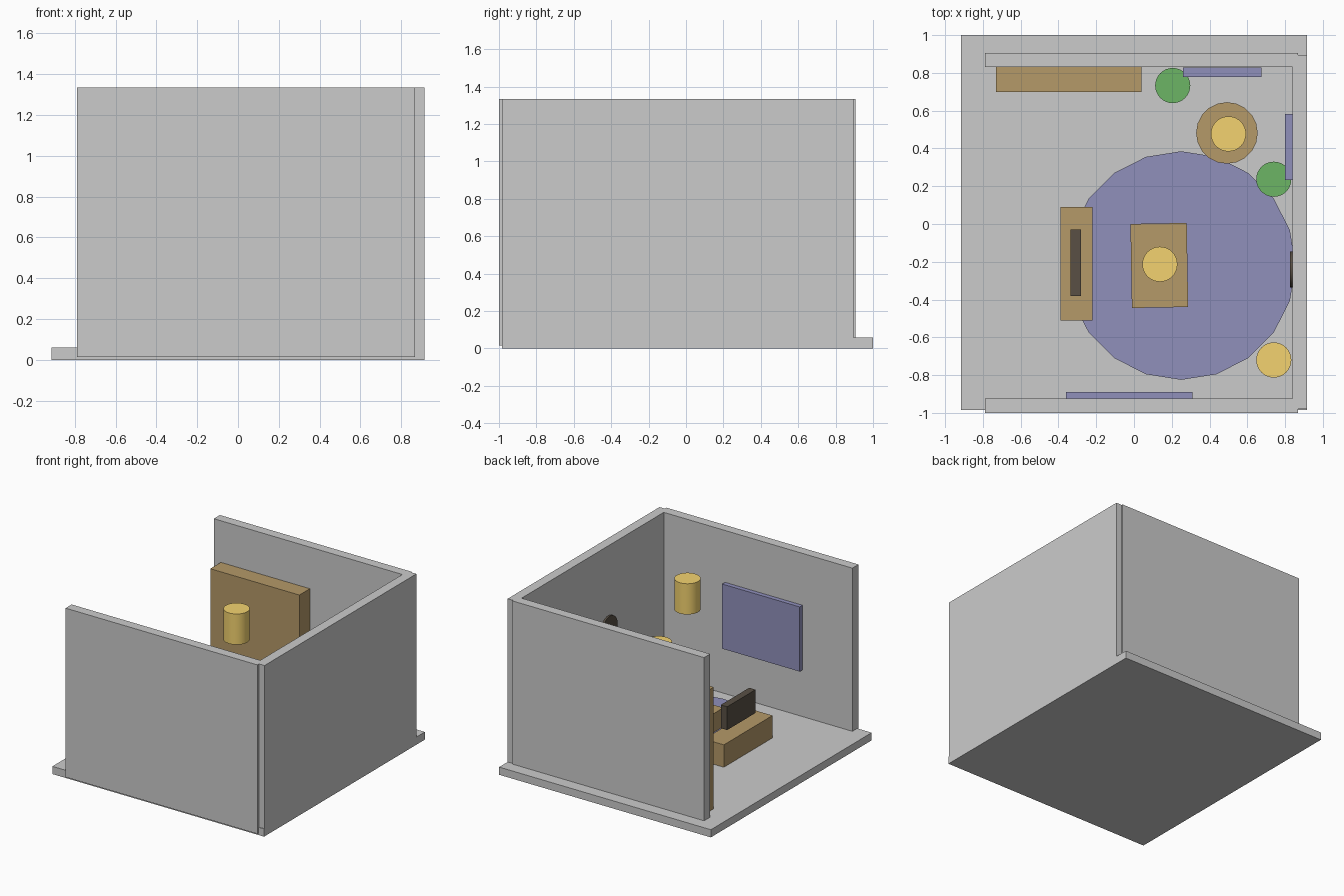
import bpy, math

if "Cube" in bpy.data.objects:
    bpy.data.objects.remove(bpy.data.objects["Cube"])


def material(name, rgb):
    m = bpy.data.materials.new(name)
    m.diffuse_color = (*rgb, 1)
    m.use_nodes = True
    m.node_tree.nodes["Principled BSDF"].inputs["Base Color"].default_value = m.diffuse_color
    return m


BROWN = material("wood", (0.46, 0.32, 0.14))
ORANGE = material("lampshade", (0.90, 0.65, 0.16))
GREEN = material("leaf", (0.15, 0.46, 0.13))
BLUE = material("fabric", (0.28, 0.28, 0.50))
BLACK = material("screen", (0.10, 0.08, 0.06))


def finish(ob, name, mat):
    ob.name = ob.data.name = name
    if mat:
        ob.data.materials.append(mat)
    return ob


def box(name, x, y, z, mat=None, turn=0):
    """Box from its (min, max) range on each axis, turned about z in degrees."""
    ranges = (x, y, z)
    bpy.ops.mesh.primitive_cube_add(size=1, location=[(a + b) / 2 for a, b in ranges],
                                    rotation=(0, 0, math.radians(turn)))
    ob = bpy.context.object
    ob.scale = [b - a for a, b in ranges]
    return finish(ob, name, mat)


def cylinder(name, x, y, z, r, mat, sides=32):
    """Upright cylinder from its centre and z range."""
    bpy.ops.mesh.primitive_cylinder_add(vertices=sides, radius=r, depth=z[1] - z[0],
                                        location=(x, y, (z[0] + z[1]) / 2))
    ob = finish(bpy.context.object, name, mat)
    if sides > 20:
        bpy.ops.object.shade_smooth_by_angle()
    return ob


# Room shell, open on the left
WALL = (0.015, 1.335)
box("floor", (-0.915, 0.915), (-0.985, 1.0), (0, 0.06))
box("front_wall", (-0.79, 0.868), (-1.0, -0.925), WALL)
box("back_wall", (-0.79, 0.868), (0.83, 0.905), WALL)
box("right_wall", (0.84, 0.915), (-0.98, 0.895), WALL)

# Rug: a twenty-sided disc
cylinder("rug", 0.25, -0.22, (0.05, 0.073), 0.605, BLUE, 20)

# Wooden furniture
box("bookcase", (-0.73, 0.04), (0.70, 0.832), (0.045, 1.01), BROWN)
box("media_unit", (-0.39, -0.22), (-0.51, 0.09), (0.05, 0.235), BROWN)
box("coffee_table", (-0.015, 0.283), (-0.442, 0.003), (0.05, 0.22), BROWN, turn=1)
cylinder("round_table", 0.492, 0.482, (0.05, 0.22), 0.163, BROWN, 20)

# Television and wall clock
box("television", (-0.335, -0.28), (-0.38, -0.03), (0.29, 0.472), BLACK)
clock = cylinder("wall_clock", 0.835, -0.24, (0.685, 0.705), 0.095, BLACK)
clock.rotation_euler.y = math.pi / 2

# Lamps
cylinder("pendant_lamp", 0.137, -0.213, (1.04, 1.28), 0.093, ORANGE)
cylinder("table_lamp", 0.50, 0.477, (0.22, 0.44), 0.093, ORANGE)
cylinder("floor_lamp", 0.74, -0.72, (0.05, 0.43), 0.093, ORANGE)

# Plants
for name, x, y in (("back_plant", 0.205, 0.733), ("right_plant", 0.74, 0.237)):
    cylinder(name, x, y, (0.05, 0.32), 0.093, GREEN)

# Wall pictures
box("front_picture", (-0.36, 0.31), (-0.926, -0.89), (0.425, 0.93), BLUE)
box("back_picture", (0.26, 0.675), (0.778, 0.829), (0.45, 0.84), BLUE)
box("right_picture", (0.80, 0.839), (0.232, 0.583), (0.45, 0.84), BLUE)
